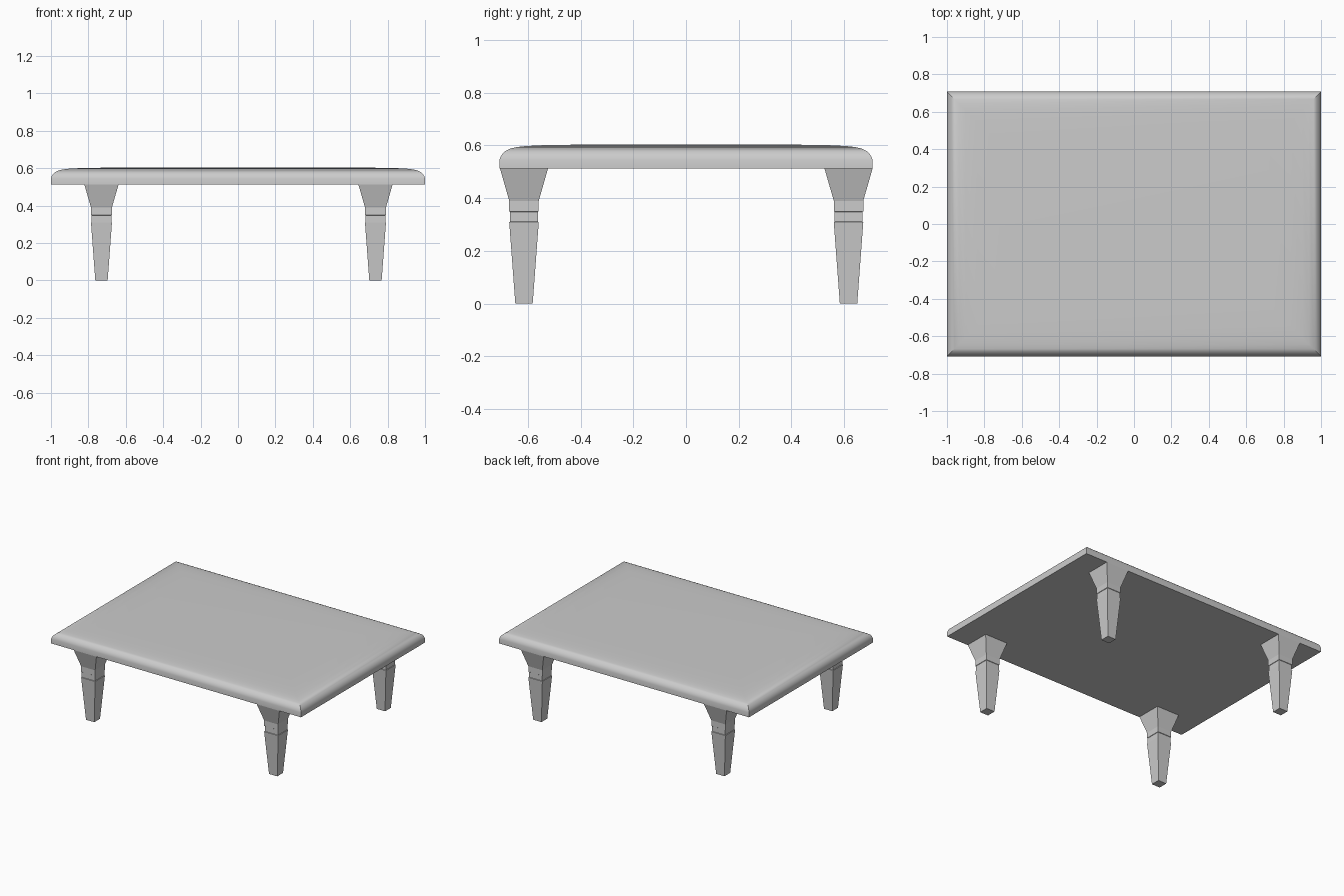
import bpy
import bmesh

if "Cube" in bpy.data.objects:
    bpy.data.objects.remove(bpy.data.objects["Cube"])


def stacked_rings(name, sections, smooth=False):
    """Closed solid lofted through rectangles given as (half_x, half_y, z)."""
    bm = bmesh.new()
    rings = []
    for hx, hy, z in sections:
        rings.append([bm.verts.new((sx * hx, sy * hy, z))
                      for sx, sy in ((-1, -1), (1, -1), (1, 1), (-1, 1))])
    for low, high in zip(rings, rings[1:]):
        for i in range(4):
            j = (i + 1) % 4
            bm.faces.new((low[i], low[j], high[j], high[i]))
    bm.faces.new(rings[0][::-1])
    bm.faces.new(rings[-1])
    mesh = bpy.data.meshes.new(name)
    bm.to_mesh(mesh)
    bm.free()
    obj = bpy.data.objects.new(name, mesh)
    bpy.context.collection.objects.link(obj)
    if smooth:
        bpy.ops.object.select_all(action='DESELECT')
        bpy.context.view_layer.objects.active = obj
        obj.select_set(True)
        bpy.ops.object.shade_smooth_by_angle(angle=0.6)
    return obj


# Tabletop: flat underside, rounded upper edge with mitred corners (inset, z)
edge = [(0, 0.512), (0, 0.545), (0.004, 0.558), (0.012, 0.570), (0.024, 0.580),
        (0.040, 0.588), (0.065, 0.594), (0.10, 0.598), (0.16, 0.601), (0.28, 0.603)]
stacked_rings("tabletop", [(1 - d, 0.708 - d, z) for d, z in edge], smooth=True)

# Legs: flared head, recessed collar band, tapered foot (half width, z)
leg_profile = [(0.033, 0), (0.056, 0.309), (0.053, 0.311), (0.053, 0.348),
               (0.056, 0.350), (0.056, 0.39), (0.091, 0.512)]
for side_x, x in (("left", -0.73), ("right", 0.735)):
    for side_y, y in (("front", -0.615), ("back", 0.617)):
        leg = stacked_rings(f"{side_y}_{side_x}_leg", [(h, h, z) for h, z in leg_profile])
        leg.location = (x, y, 0)
